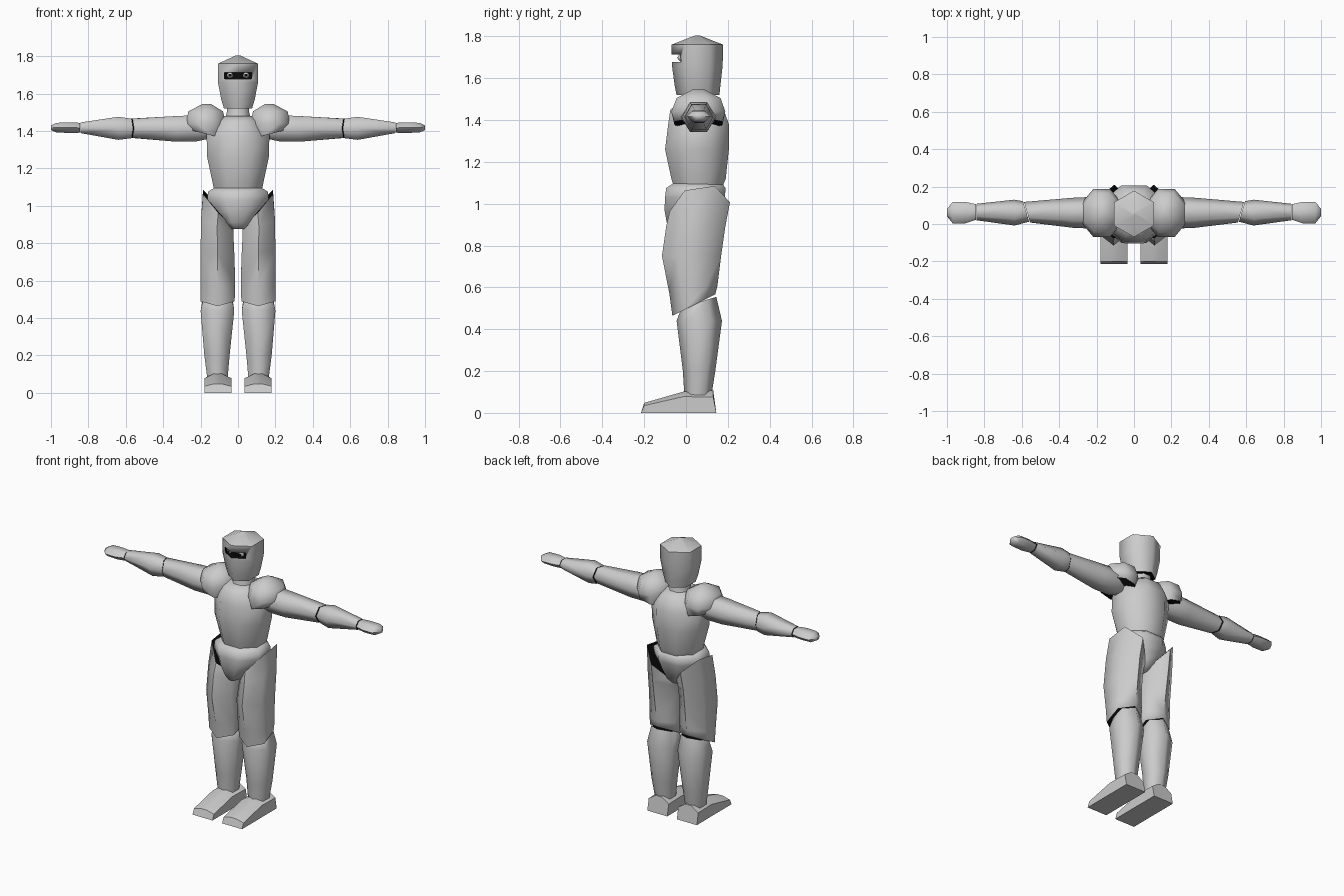
import bpy, bmesh, math
from mathutils import Matrix

if "Cube" in bpy.data.objects:
    bpy.data.objects.remove(bpy.data.objects["Cube"])


def material(name, v):
    m = bpy.data.materials.new(name)
    m.diffuse_color = (v, v, v, 1)
    m.use_nodes = True
    m.node_tree.nodes["Principled BSDF"].inputs["Base Color"].default_value = m.diffuse_color
    return m


GREY = material("armour grey", 0.6)
DARK = material("dark gap", 0.003)


def finish(bm, name, angle=65):
    bmesh.ops.recalc_face_normals(bm, faces=bm.faces)
    me = bpy.data.meshes.new(name)
    bm.to_mesh(me)
    bm.free()
    me.materials.append(GREY)
    me.materials.append(DARK)
    me.shade_smooth()
    me.set_sharp_from_angle(angle=math.radians(angle))
    ob = bpy.data.objects.new(name, me)
    bpy.context.collection.objects.link(ob)
    return ob


def loft(name, rings, axis="z", n=6, phase=0.0, dark=(0, 0), side=1, angle=65):
    """Skin rings given as (position, lo_a, hi_a, lo_b, hi_b, slope_a, slope_b)."""
    bm = bmesh.new()
    angs = [phase + 2 * math.pi * i / n for i in range(n)]
    ma = max(math.cos(t) for t in angs)
    mb = max(math.sin(t) for t in angs)
    loops = []
    for r in rings:
        p, a0, a1, b0, b1 = r[:5]
        sa, sb = r[5:] if len(r) > 5 else (0, 0)
        loop = []
        for t in angs:
            da = math.cos(t) / ma * (a1 - a0) / 2
            db = math.sin(t) / mb * (b1 - b0) / 2
            a, b, q = (a0 + a1) / 2 + da, (b0 + b1) / 2 + db, p + sa * da + sb * db
            loop.append(bm.verts.new((a, b, q) if axis == "z" else (q, a, b)))
        loops.append(loop)
    for l0, l1 in zip(loops, loops[1:]):
        for i in range(n):
            j = (i + 1) % n
            bm.faces.new((l0[i], l0[j], l1[j], l1[i]))
    for loop, d in ((loops[0], dark[0]), (loops[-1], dark[1])):
        bm.faces.new(loop).material_index = d
    if side < 0:
        bmesh.ops.transform(bm, matrix=Matrix.Diagonal((-1, 1, 1, 1)), verts=bm.verts)
    return finish(bm, name, angle)


P6, P8 = math.pi / 6, math.pi / 8

# helmet: six sides with a ridge at the front, and a cut visor slit
head = loft("helmet", [
    (1.52, -.075, .075, -.045, .16),
    (1.57, -.09, .09, -.055, .165),
    (1.66, -.107, .107, -.067, .175),
    (1.76, -.107, .107, -.07, .178),
    (1.805, -.01, .01, .045, .065)], phase=P6, dark=(1, 0))
bm = bmesh.new()
bmesh.ops.create_cube(bm, size=1, matrix=Matrix.Translation((0, -.07, 1.696))
                      @ Matrix.Diagonal((.15, .1, .036, 1)))
for f in bm.faces:
    f.material_index = 1
cutter = finish(bm, "visor_cutter")
cutter.hide_render = True
cutter.hide_viewport = True
mod = head.modifiers.new("visor", "BOOLEAN")
mod.object = cutter
mod.solver = "EXACT"

# neck
loft("neck", [(1.44, -.075, .075, -.02, .14), (1.50, -.06, .06, 0, .12),
              (1.535, -.06, .06, 0, .12)], n=8, phase=P8)

# breastplate and back
loft("torso", [
    (1.07, -.125, .125, -.055, .17),
    (1.12, -.135, .135, -.07, .19),
    (1.26, -.165, .165, -.10, .205),
    (1.38, -.168, .168, -.085, .205),
    (1.45, -.115, .115, -.075, .18),
    (1.48, -.075, .075, -.03, .14)], n=8, phase=P8)

# pelvis, narrowing to the crotch
loft("pelvis", [
    (.875, -.035, .035, -.075, .12),
    (.91, -.075, .075, -.092, .15),
    (.97, -.125, .125, -.103, .17),
    (1.03, -.165, .165, -.1, .185),
    (1.075, -.16, .16, -.095, .19),
    (1.098, -.125, .125, -.06, .17)], n=8, phase=P8)

for s, tag in ((1, "left"), (-1, "right")):
    # eye inside the visor
    bm = bmesh.new()
    bmesh.ops.create_uvsphere(bm, u_segments=12, v_segments=8, radius=.016,
                              matrix=Matrix.Translation((s * .043, -.024, 1.698)))
    for f in bm.faces:
        c = f.calc_center_median()
        f.material_index = int(math.hypot(c.x - s * .043, c.z - 1.698) < .009)
    finish(bm, tag + "_eye")

    # shoulder shell, open below
    loft(tag + "_shoulder", [
        (1.385, .085, .265, -.055, .175, .25, 0),
        (1.44, .065, .28, -.07, .188),
        (1.505, .08, .265, -.045, .165),
        (1.545, .145, .19, .03, .09)], n=8, phase=P8, dark=(1, 0), side=s)

    # upper arm, forearm and hand
    loft(tag + "_upper_arm", [
        (.15, .0, .12, 1.36, 1.47),
        (.22, -.025, .145, 1.345, 1.485),
        (.33, -.02, .14, 1.343, 1.48),
        (.572, .008, .118, 1.364, 1.466, .3, 0)], axis="x", dark=(0, 1), side=s)
    loft(tag + "_forearm", [
        (.577, .012, .122, 1.362, 1.466, .3, 0),
        (.64, -.008, .13, 1.353, 1.476),
        (.842, .02, .108, 1.389, 1.446)], axis="x", dark=(1, 1), side=s)
    loft(tag + "_hand", [
        (.846, .022, .106, 1.391, 1.444),
        (.90, .004, .118, 1.39, 1.446),
        (.97, .004, .118, 1.392, 1.444),
        (1.0, .042, .08, 1.405, 1.43)], axis="x", dark=(1, 0), side=s)

    # thigh guard: slanted at the hip, pointed over the knee
    loft(tag + "_thigh", [
        (.515, .018, .2, -.065, .14, 0, .5),
        (.59, .015, .2, -.08, .15, 0, .15),
        (.75, .02, .2, -.115, .168),
        (.89, .025, .198, -.095, .188, .4, 0),
        (.985, .025, .187, -.078, .21, 1.1, .15)],
        phase=P6, dark=(1, 1), side=s)

    # shin
    loft(tag + "_shin", [
        (.085, .055, .165, -.008, .122),
        (.2, .045, .18, -.015, .14),
        (.44, .02, .2, -.045, .172),
        (.53, .035, .18, -.02, .145, 0, .3)], phase=P6, dark=(0, 1), side=s)

    # boot: ridged profile from toe to heel
    bm = bmesh.new()
    prev = None
    for y0, y1, low, ridge in ((-.215, -.2, .035, .048), (-.01, -.01, .078, .102),
                               (.145, .13, .075, .108)):
        cur = [bm.verts.new((s * x, y, z)) for x, y, z in (
            (.035, y0, 0), (.18, y0, 0), (.18, y1, low), (.13, y1, ridge),
            (.085, y1, ridge), (.035, y1, low))]
        if prev:
            for i in range(6):
                j = (i + 1) % 6
                bm.faces.new((prev[i], prev[j], cur[j], cur[i]))
        else:
            bm.faces.new(cur)
        prev = cur
    bm.faces.new(prev)
    finish(bm, tag + "_boot", 50)
